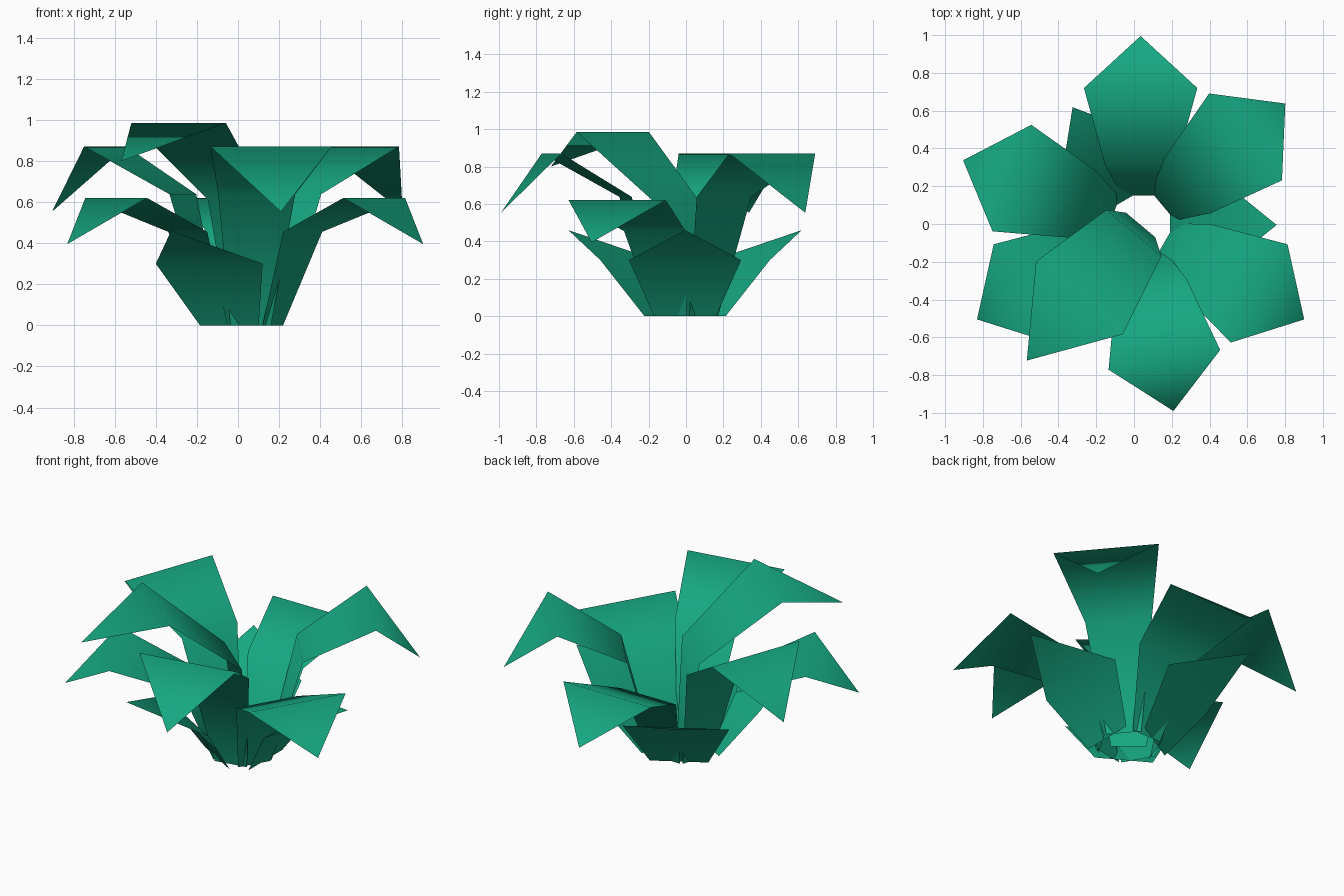
import bpy
from math import cos, sin, radians

if "Cube" in bpy.data.objects:
    bpy.data.objects.remove(bpy.data.objects["Cube"])

CX, CY = 0.035, -0.005  # root of the plant

mat = bpy.data.materials.new("leaf_green")
mat.diffuse_color = (0.008, 0.39, 0.22, 1)
mat.use_nodes = True
mat.node_tree.nodes["Principled BSDF"].inputs["Base Color"].default_value = mat.diffuse_color


def leaf(name, angle, sections, tip):
    """Flat strip leaf: sections are (radius, height, half width), tip is (radius, height)."""
    c, s = cos(radians(angle)), sin(radians(angle))

    def point(r, w, z):
        return (CX + r * c - w * s, CY + r * s + w * c, z)

    verts, faces = [], []
    for r, z, w in sections:
        verts += [point(r, -w, z), point(r, w, z)]
    for i in range(len(sections) - 1):
        a = 2 * i
        faces.append((a, a + 2, a + 3, a + 1))
    n = len(verts)
    verts.append(point(tip[0], 0, tip[1]))
    faces.append((n - 2, n, n - 1))

    mesh = bpy.data.meshes.new(name)
    mesh.from_pydata(verts, [], faces)
    mesh.polygons.foreach_set("use_smooth", [True] * len(faces))
    mesh.materials.append(mat)
    obj = bpy.data.objects.new(name, mesh)
    bpy.context.collection.objects.link(obj)


# Three rings of three leaves: ring name, first angle, sections, tip
rings = [
    ("low_leaf", 0, [(0.155, 0, 0.165), (0.35, 0.30, 0.30)], (0.72, 0.46)),
    ("middle_leaf", 90, [(0.155, 0, 0.10), (0.323, 0.455, 0.19), (0.725, 0.62, 0.30)], (1.0, 0.395)),
    ("upper_leaf", 40, [(0.155, 0, 0.10), (0.323, 0.638, 0.19), (0.725, 0.87, 0.30)], (1.0, 0.553)),
]
for name, start, sections, tip in rings:
    for k in range(3):
        leaf(f"{name}_{k + 1}", start + 120 * k, sections, tip)

# Single tall leaf from the heart of the plant
leaf("centre_leaf", 230, [(0.0, 0, 0.10), (0.055, 0.61, 0.19), (0.504, 0.985, 0.30)], (0.937, 0.80))
